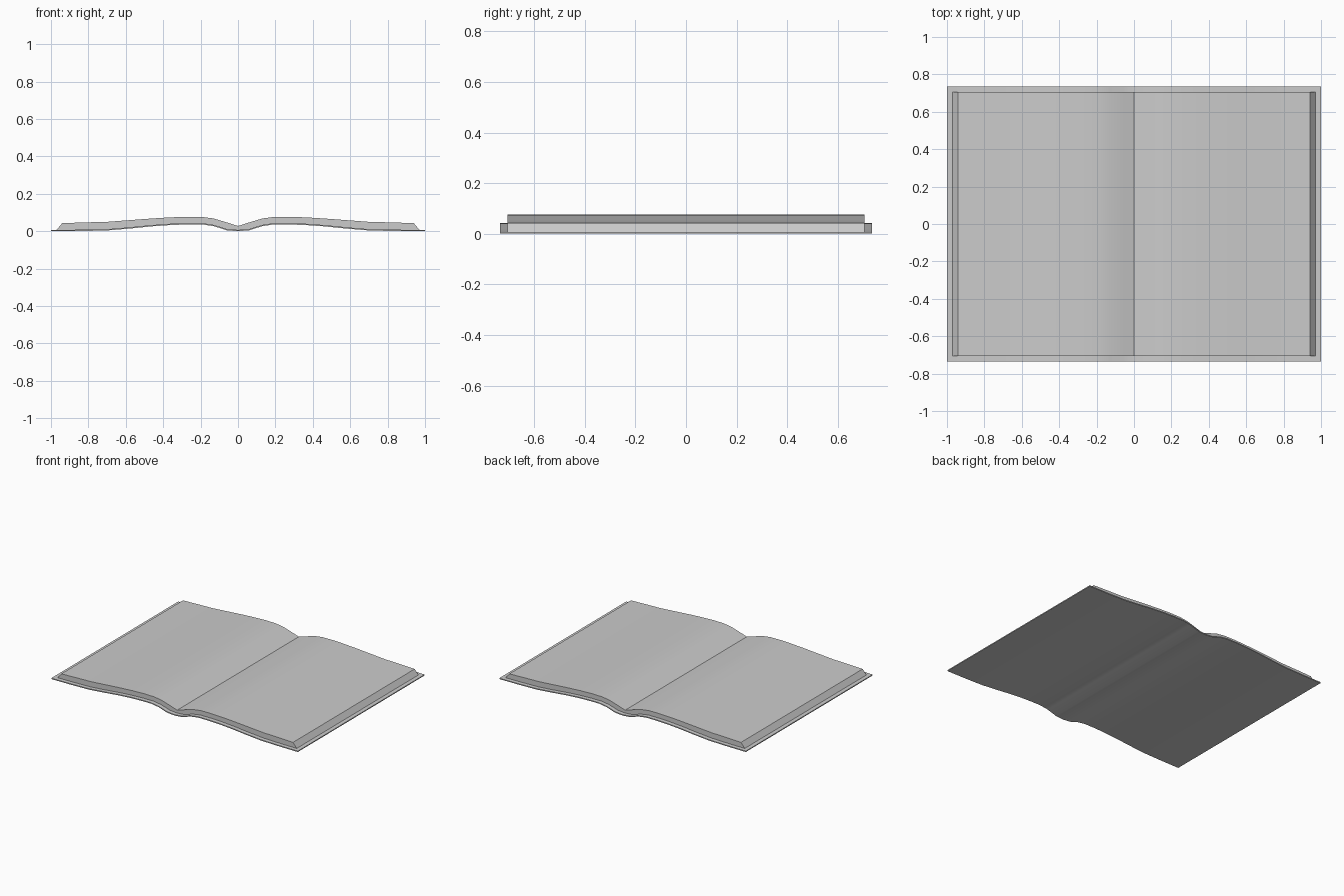
import bpy, bmesh, math

cube = bpy.data.objects.get("Cube")
if cube:
    bpy.data.objects.remove(cube, do_unlink=True)

paper = bpy.data.materials.new("plain grey")
paper.use_nodes = True
grey = (0.6, 0.6, 0.6, 1)
paper.diffuse_color = grey
paper.node_tree.nodes["Principled BSDF"].inputs["Base Color"].default_value = grey


def mirrored(half):
    """Full left-to-right line from a half line that starts at x = 0."""
    return [(-x, z) for x, z in reversed(half[1:])] + half


def slab(name, lower, upper, half_depth):
    """Closed strip between two matching lines, extruded along y."""
    bm = bmesh.new()
    rows = [[bm.verts.new((x, y, z)) for x, z in line]
            for y in (-half_depth, half_depth) for line in (lower, upper)]
    low_f, up_f, low_b, up_b = rows
    for a, b in ((low_f, up_f), (up_f, up_b), (up_b, low_b), (low_b, low_f)):
        for i in range(len(a) - 1):
            bm.faces.new((a[i], a[i + 1], b[i + 1], b[i]))
    for i in (0, -1):
        bm.faces.new((low_f[i], up_f[i], up_b[i], low_b[i]))
    bmesh.ops.recalc_face_normals(bm, faces=bm.faces)
    mesh = bpy.data.meshes.new(name)
    bm.to_mesh(mesh)
    bm.free()
    mesh.materials.append(paper)
    obj = bpy.data.objects.new(name, mesh)
    bpy.context.collection.objects.link(obj)
    bpy.ops.object.select_all(action='DESELECT')
    obj.select_set(True)
    bpy.context.view_layer.objects.active = obj
    bpy.ops.object.shade_smooth_by_angle(angle=math.radians(30))
    return obj


# Half section of the cover's underside, from the spine outward
under = [(0, 0), (0.06, 0.005), (0.13, 0.027), (0.19, 0.036), (0.27, 0.036),
         (0.36, 0.033), (0.46, 0.026), (0.58, 0.014), (0.70, 0.004),
         (0.84, 0.001), (0.97, 0), (1, 0)]
thickness = 0.007
inner = [(x, z + thickness) for x, z in under]
slab("cover", mirrored(under), mirrored(inner), 0.735)

# Page block: follows the cover below, curved open spread above, sloped fore edges
spread = [(0, 0.028), (0.06, 0.047), (0.13, 0.068), (0.19, 0.076), (0.27, 0.077),
          (0.36, 0.074), (0.46, 0.068), (0.58, 0.059), (0.70, 0.05),
          (0.82, 0.047), (0.94, 0.043)]
slab("pages", mirrored(inner[:-1]), mirrored(spread), 0.705)
